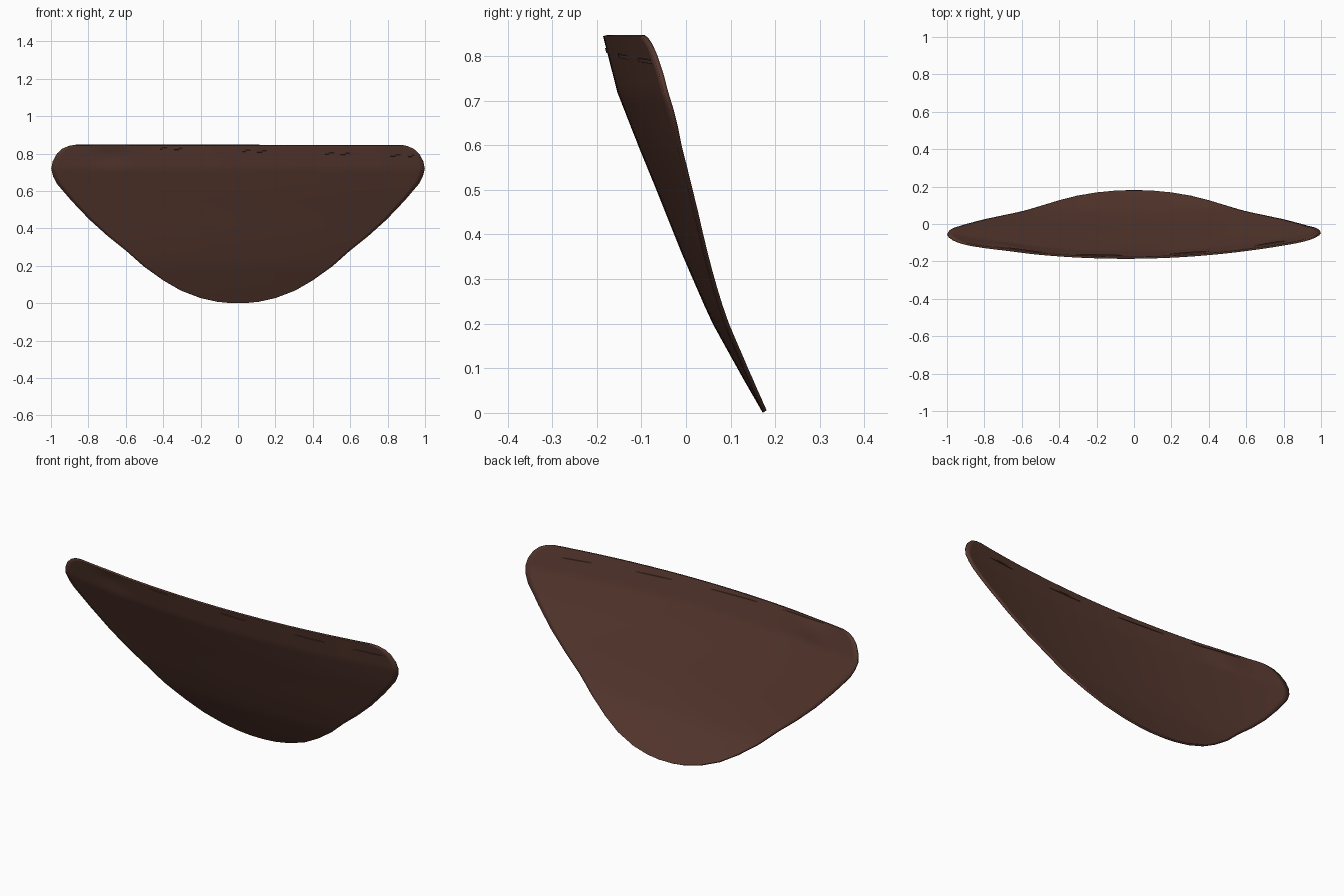
import bpy, bmesh, math

if "Cube" in bpy.data.objects:
    bpy.data.objects.remove(bpy.data.objects["Cube"])

leather = bpy.data.materials.new("brown_leather")
leather.diffuse_color = (0.095, 0.04, 0.028, 1)
leather.use_nodes = True
leather.node_tree.nodes["Principled BSDF"].inputs["Base Color"].default_value = leather.diffuse_color

# (height, half width) of the outline, and (height, depth) of the centre line
OUTLINE = [(0.003, 0.04), (0.01, 0.11), (0.03, 0.2), (0.07, 0.305), (0.125, 0.4),
           (0.2, 0.505), (0.28, 0.595), (0.36, 0.695), (0.45, 0.795), (0.55, 0.89),
           (0.64, 0.967), (0.68, 0.988), (0.72, 0.998), (0.76, 0.99), (0.80, 0.968),
           (0.825, 0.94), (0.84, 0.905), (0.846, 0.87)]
CENTRE = [(0, 0.178), (0.08, 0.132), (0.21, 0.06), (0.35, -0.001), (0.5, -0.061),
          (0.6, -0.102), (0.72, -0.149), (0.85, -0.182)]


def lerp(table, z):
    for (z0, v0), (z1, v1) in zip(table, table[1:]):
        if z <= z1:
            return v0 + (v1 - v0) * (z - z0) / (z1 - z0)
    return table[-1][1]


def surface_y(x, z):
    skew = 0.009 * x * max(0, (z - 0.6) / 0.25)
    dent = 0.007 * math.exp(-((x + 0.67) / 0.09) ** 2 - ((z - 0.79) / 0.05) ** 2)
    return lerp(CENTRE, z) + 0.1 * x * x + skew + dent


def add_mesh(name, bm):
    bmesh.ops.recalc_face_normals(bm, faces=bm.faces)
    me = bpy.data.meshes.new(name)
    bm.to_mesh(me)
    bm.free()
    ob = bpy.data.objects.new(name, me)
    me.materials.append(leather)
    bpy.context.collection.objects.link(ob)
    return ob


# Curved half-moon flap
COLS = 64
bm = bmesh.new()
rows = []
levels = []
for a, b in zip(OUTLINE, OUTLINE[1:]):
    levels += [a, ((a[0] + b[0]) / 2, (a[1] + b[1]) / 2)]
levels.append(OUTLINE[-1])
for z, w in levels:
    xs = [w * (2 * i / COLS - 1) for i in range(COLS + 1)]
    rows.append([bm.verts.new((x, surface_y(x, z), z)) for x in xs])
for r0, r1 in zip(rows, rows[1:]):
    for i in range(COLS):
        bm.faces.new((r0[i], r0[i + 1], r1[i + 1], r1[i]))
flap = add_mesh("flap", bm)
mod = flap.modifiers.new("thickness", "SOLIDIFY")
mod.thickness = 0.01
mod.offset = 0
bpy.context.view_layer.objects.active = flap
flap.select_set(True)
bpy.ops.object.shade_smooth_by_angle(angle=math.radians(40))


# Long flat stitches weaving between front and back
def stitch(name, x0, x1, side):
    bm = bmesh.new()
    n = 8
    rings = []
    for i in range(n + 1):
        t = i / n
        x = x0 + (x1 - x0) * t
        z = 0.815 - 0.03 * x
        out = side * (0.003 + 0.006 * math.sin(math.pi * t) ** 0.5)
        rings.append([bm.verts.new((x, surface_y(x, zz) + d, zz))
                      for d, zz in ((0, z - 0.006), (out, z - 0.004),
                                    (out, z + 0.004), (0, z + 0.006))])
    for a, b in zip(rings, rings[1:]):
        for j in range(4):
            k = (j + 1) % 4
            bm.faces.new((a[j], a[k], b[k], b[j]))
    bm.faces.new(rings[0])
    bm.faces.new(rings[-1])
    add_mesh(name, bm)


for x0, x1 in ((-0.43, -0.28), (0.0, 0.19), (0.43, 0.64), (0.75, 0.96)):
    stitch("front_stitch", x0, x1, -1)
for x0, x1 in ((-0.78, -0.45), (-0.35, 0.0), (0.17, 0.43), (0.63, 0.83)):
    stitch("back_stitch", x0, x1, 1)
